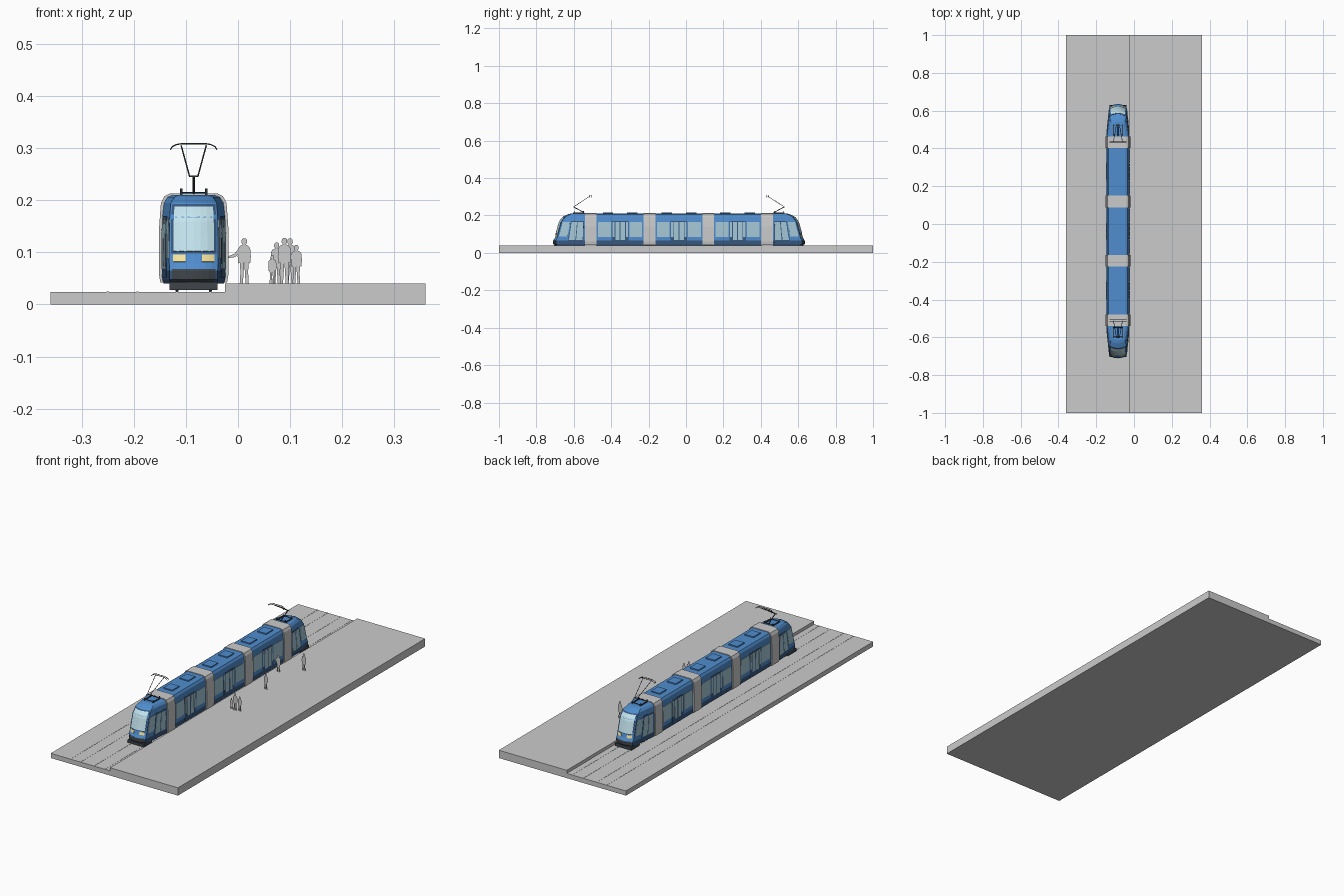
import bpy, bmesh, math

if "Cube" in bpy.data.objects:
    bpy.data.objects.remove(bpy.data.objects["Cube"])

CX, CY = -0.085, -0.038          # tram centre line and middle


def material(name, rgb):
    m = bpy.data.materials.new(name)
    m.diffuse_color = (*rgb, 1)
    m.use_nodes = True
    m.node_tree.nodes["Principled BSDF"].inputs["Base Color"].default_value = m.diffuse_color
    return m


BLUE = material("body_blue", (0.08, 0.27, 0.62))
NAVY = material("skirt_navy", (0.04, 0.10, 0.22))
GLASS = material("windscreen_glass", (0.55, 0.78, 0.86))
PANE = material("side_glass", (0.38, 0.58, 0.68))
DARK = material("dark_metal", (0.05, 0.06, 0.07))
LAMP = material("lamp_yellow", (0.95, 0.80, 0.35))


def make(name, verts, faces, mats=(), origin=(0, 0, 0), face_mats=None):
    me = bpy.data.meshes.new(name)
    me.from_pydata(verts, [], faces)
    for m in mats:
        me.materials.append(m)
    if face_mats:
        me.polygons.foreach_set("material_index", face_mats)
    bm = bmesh.new()
    bm.from_mesh(me)
    bmesh.ops.recalc_face_normals(bm, faces=bm.faces)
    bm.to_mesh(me)
    bm.free()
    ob = bpy.data.objects.new(name, me)
    ob.location = origin
    bpy.context.collection.objects.link(ob)
    return ob


def loft(name, rings, mats=(), band=None):
    """Stack horizontal rings; band gives the material of each level."""
    n = len(rings[0])
    verts = [p for r in rings for p in r]
    faces, fm = [], []
    for i in range(len(rings) - 1):
        for j in range(n):
            k = (j + 1) % n
            faces.append((i * n + j, i * n + k, (i + 1) * n + k, (i + 1) * n + j))
            fm.append(band[i] if band else 0)
    faces += [tuple(range(n))[::-1], tuple(range(len(verts) - n, len(verts)))]
    fm += [band[0], band[-1]] if band else [0, 0]
    return make(name, verts, faces, mats, (CX, CY, 0), fm)


def box(name, x0, x1, y0, y1, z0, z1, mat=None, tram=True):
    v = [(x, y, z) for z in (z0, z1) for x, y in ((x0, y0), (x1, y0), (x1, y1), (x0, y1))]
    f = [(3, 2, 1, 0), (4, 5, 6, 7)] + [(i, (i + 1) % 4, (i + 1) % 4 + 4, i + 4) for i in range(4)]
    return make(name, v, f, [mat] if mat else [], (CX, CY, 0) if tram else (0, 0, 0))


def panel(name, fn, u0, u1, z0, z1, mat, thick=0.003, n=6):
    """Thin sheet that follows the surface fn(u, z)."""
    v = [fn(u0 + (u1 - u0) * i / n, z0 + (z1 - z0) * j / n) for j in range(n + 1) for i in range(n + 1)]
    f = [(j * (n + 1) + i, j * (n + 1) + i + 1, (j + 1) * (n + 1) + i + 1, (j + 1) * (n + 1) + i)
         for j in range(n) for i in range(n)]
    ob = make(name, v, f, [mat], (CX, CY, 0))
    s = ob.modifiers.new("thickness", "SOLIDIFY")
    s.thickness, s.offset = thick, 0


def tube(name, pts, r, mat=DARK):
    cu = bpy.data.curves.new(name, "CURVE")
    cu.dimensions, cu.bevel_depth, cu.bevel_resolution, cu.use_fill_caps = "3D", r, 1, True
    sp = cu.splines.new("POLY")
    sp.points.add(len(pts) - 1)
    for p, c in zip(sp.points, pts):
        p.co = (*c, 1)
    cu.materials.append(mat)
    ob = bpy.data.objects.new(name, cu)
    ob.location = (CX, CY, 0)
    bpy.context.collection.objects.link(ob)


# Cross-section: height, wall half width, nose position, nose half width
SEC = [(0.040, 0.058, 0.660, 0.044), (0.048, 0.060, 0.672, 0.046), (0.065, 0.061, 0.672, 0.046),
       (0.080, 0.061, 0.664, 0.047), (0.120, 0.061, 0.653, 0.047), (0.168, 0.060, 0.640, 0.046),
       (0.195, 0.057, 0.618, 0.044), (0.206, 0.050, 0.595, 0.037), (0.210, 0.040, 0.580, 0.030)]
BAND = [1, 1, 0, 0, 0, 0, 0, 0]
BACK = 0.502


def sec(z, col):
    for a, b in zip(SEC, SEC[1:]):
        if z <= b[0]:
            return a[col] + (b[col] - a[col]) * (z - a[0]) / (b[0] - a[0])
    return SEC[-1][col]


# Street slab with raised platform, and two tracks
prof = [(-0.36, 0), (0.36, 0), (0.36, 0.04), (-0.025, 0.04), (-0.025, 0.024), (-0.36, 0.024)]
make("street_and_platform", [(x, y, z) for y in (-1, 1) for x, z in prof],
     [(5, 4, 3, 2, 1, 0), (6, 7, 8, 9, 10, 11)] + [(i, (i + 1) % 6, (i + 1) % 6 + 6, i + 6) for i in range(6)])
for x in (-0.25, -0.193, -0.117, -0.054):
    box("rail", x - 0.002, x + 0.002, -1, 1, 0.02, 0.0248, None, False)

# Middle cars with windows, double doors and roof hatches
for c in (-0.314, 0, 0.314):
    loft("middle_car", [[(-w, c - 0.128, z), (w, c - 0.128, z), (w, c + 0.128, z), (-w, c + 0.128, z)]
                        for z, w, _, _ in SEC], [BLUE, NAVY], BAND)
    for s in (-1, 1):
        wall = lambda y, z: (s * sec(z, 1), c + y, z)
        panel("door", wall, -0.044, 0.044, 0.052, 0.17, NAVY, 0.002)
        for d in (-1, 1):
            panel("side_window", wall, d * 0.049, d * 0.118, 0.085, 0.164, PANE)
            panel("door_pane", wall, d * 0.003, d * 0.026, 0.068, 0.164, PANE, 0.004)
            panel("door_side_pane", wall, d * 0.030, d * 0.042, 0.085, 0.164, PANE, 0.004)
    for d in (-1, 1):
        y = c + d * 0.065
        box("roof_hatch", -0.025, 0.025, y - 0.028, y + 0.028, 0.206, 0.2155, BLUE)

# Grey joints between the cars
for c in (-0.471, -0.157, 0.157, 0.471):
    loft("car_joint", [[(-w, c - 0.031, z), (w, c - 0.031, z), (w, c + 0.031, z), (-w, c + 0.031, z)]
                       for z, w in ((0.042, 0.064), (0.06, 0.067), (0.14, 0.067),
                                    (0.195, 0.063), (0.208, 0.056), (0.213, 0.046))])

# Driver cabs at both ends
for e in (-1, 1):
    def nose(t, z):
        return (sec(z, 3) * t, e * (sec(z, 2) - 0.014 * t * t), z)

    rings = [[(z_w[1], e * BACK, z_w[0])] + [nose(1 - i / 4, z_w[0]) for i in range(9)]
             + [(-z_w[1], e * BACK, z_w[0])] for z_w in SEC]
    loft("driver_cab", rings, [BLUE, NAVY], BAND)
    panel("windscreen_surround", nose, -0.93, 0.93, 0.098, 0.192, NAVY, 0.0015)
    panel("windscreen", nose, -0.82, 0.82, 0.102, 0.187, GLASS)
    panel("nose_panel", nose, -0.9, 0.9, 0.045, 0.068, DARK, 0.002)
    for s in (-1, 1):
        panel("headlight", nose, s * 0.33, s * 0.83, 0.082, 0.096, LAMP)

        def side(u, z):
            x1, y1 = sec(z, 3), sec(z, 2) - 0.014
            x0 = sec(z, 1)
            return (s * (x0 + (x1 - x0) * u), e * (BACK + (y1 - BACK) * u), z)
        panel("cab_door", side, 0.05, 0.60, 0.052, 0.17, NAVY, 0.002)
        panel("cab_door_pane", side, 0.08, 0.31, 0.068, 0.164, PANE, 0.004)
        panel("cab_door_pane", side, 0.34, 0.57, 0.068, 0.164, PANE, 0.004)
        panel("cab_side_window", side, 0.64, 0.95, 0.088, 0.164, PANE)
    y0, y1 = sorted((e * 0.60, e * 0.667))
    box("bumper", -0.046, 0.046, y0, y1, 0.028, 0.043, DARK)

    # Pantograph: frame, folding arm, spread upper arms and contact bars
    y0, y1 = sorted((e * 0.505, e * 0.565))
    for x in (-0.024, 0.024):
        box("pantograph_base_rail", x - 0.002, x + 0.002, y0, y1, 0.208, 0.215, DARK)
        for y in (0.51, 0.56):
            tube("insulator", [(x, e * y, 0.21), (x, e * y, 0.223)], 0.0022)
    for y in (0.51, 0.56):
        tube("pantograph_base_bar", [(-0.024, e * y, 0.215), (0.024, e * y, 0.215)], 0.0015)
    tube("pantograph_lower_arm", [(0, e * 0.505, 0.214), (0, e * 0.563, 0.246)], 0.0025)
    tube("pantograph_knee", [(-0.008, e * 0.563, 0.246), (0.008, e * 0.563, 0.246)], 0.002)
    for s in (-1, 1):
        tube("pantograph_upper_arm", [(s * 0.008, e * 0.563, 0.246), (s * 0.024, e * 0.473, 0.305)], 0.0014)
    for y in (0.467, 0.477):
        tube("contact_bar", [(x, e * y, z) for x, z in
                             ((-0.045, 0.297), (-0.041, 0.303), (-0.033, 0.307), (-0.024, 0.3085),
                              (0.024, 0.3085), (0.033, 0.307), (0.041, 0.303), (0.045, 0.297))], 0.0014)

# Bogies with wheels on the rails
for y in (-0.57, -0.157, 0.157, 0.57):
    box("bogie_frame", -0.025, 0.025, y - 0.04, y + 0.04, 0.031, 0.045, DARK)
    for dy in (-0.024, 0.024):
        for x in (-0.032, 0.032):
            bpy.ops.mesh.primitive_cylinder_add(vertices=20, radius=0.013, depth=0.006,
                                                location=(CX + x, CY + y + dy, 0.0375),
                                                rotation=(0, math.pi / 2, 0))
            bpy.context.object.name = "wheel"
            bpy.context.object.data.materials.append(DARK)

# Flat cut-out people waiting on the platform
HALF = [(0.03, 0), (0.10, 0), (0.085, 0.25), (0.095, 0.46), (0.13, 0.44), (0.145, 0.6), (0.13, 0.78),
        (0.09, 0.83), (0.03, 0.86), (0.06, 0.90), (0.055, 0.97), (0.025, 1.0)]
for x, y, h in ((0.012, 0.31, 0.087), (0.10, 0.39, 0.087), (0.074, 0.12, 0.079),
                (0.066, -0.147, 0.055), (0.089, -0.15, 0.088), (0.112, -0.145, 0.074)):
    out = [(0, 0.47)] + HALF + [(-a, b) for a, b in reversed(HALF)]
    make("waiting_person", [(a * h, 0, b * h) for a, b in out], [tuple(range(len(out)))], (), (x, y, 0.04))
make("reaching_arm", [(0.004, 0.31, 0.111), (-0.007, 0.31, 0.097), (-0.018, 0.31, 0.093),
                      (-0.018, 0.31, 0.089), (-0.006, 0.31, 0.091), (0.004, 0.31, 0.099)], [(0, 1, 2, 3, 4, 5)])
